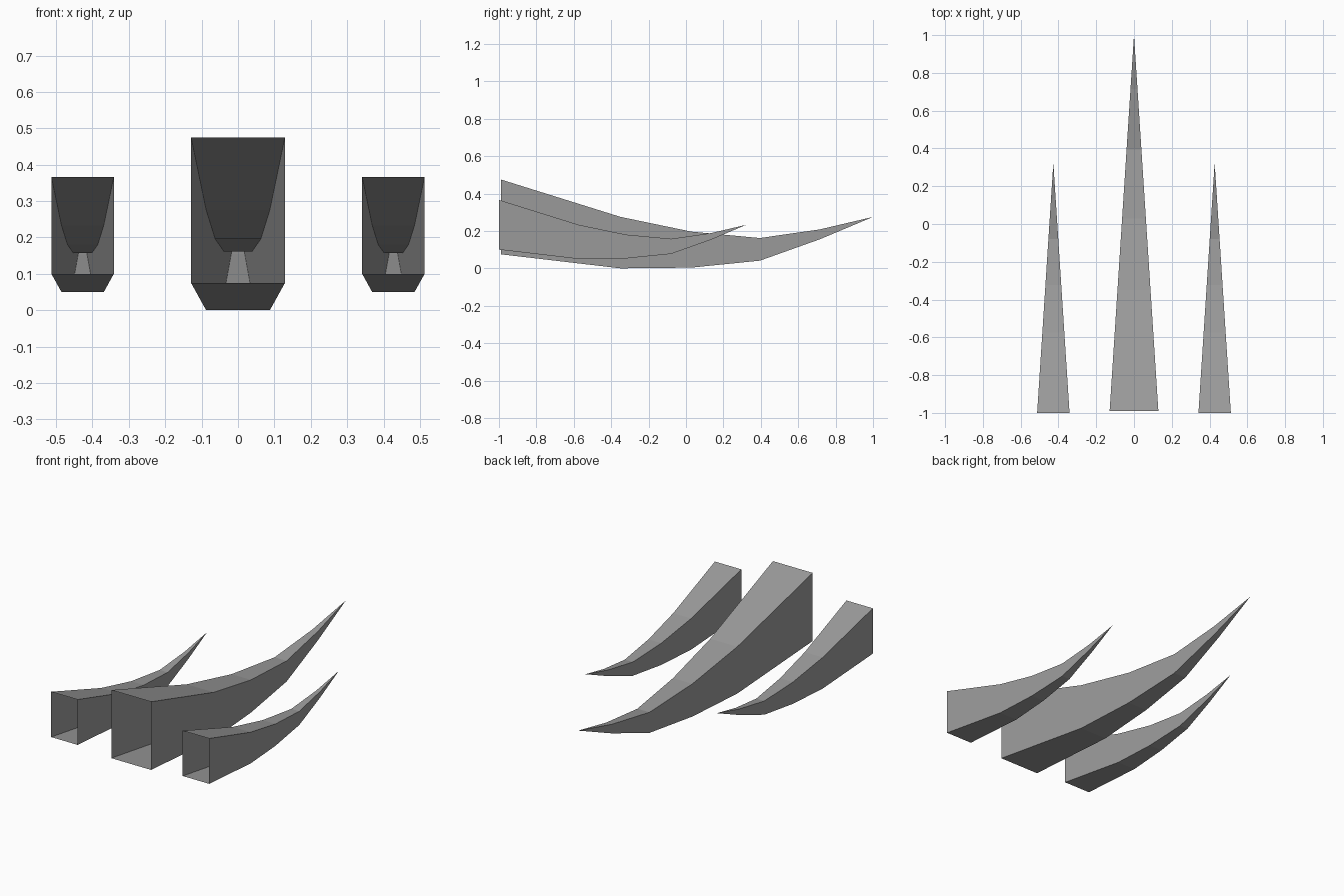
import bpy, bmesh

if "Cube" in bpy.data.objects:
    bpy.data.objects.remove(bpy.data.objects["Cube"])

# Side profile of the claw: y, bottom z, top z (last point is the tip)
PROFILE = [(-0.99, 0.075, 0.475), (-0.35, 0.0, 0.275), (0.03, 0.004, 0.196),
           (0.395, 0.041, 0.162), (0.715, 0.155, 0.208)]
TIP = (1.0, 0.275)
HALF_WIDTH = 0.129

# Dark grey material
grey = bpy.data.materials.new("dark_grey")
grey.diffuse_color = (0.33, 0.33, 0.33, 1)
grey.use_nodes = True
grey.node_tree.nodes["Principled BSDF"].inputs["Base Color"].default_value = grey.diffuse_color


def claw(name, x, base_y, base_z, scale):
    """Four-sided tapering claw, open at its base."""
    y0, z0 = PROFILE[0][:2]
    length = TIP[0] - y0
    bm = bmesh.new()

    def vert(px, y, z):
        return bm.verts.new((x + px * scale, base_y + (y - y0) * scale,
                             base_z + (z - z0) * scale))

    rings = []
    for y, low, high in PROFILE:
        w = HALF_WIDTH * (TIP[0] - y) / length
        rings.append([vert(-w, y, low), vert(w, y, low),
                      vert(w, y, high), vert(-w, y, high)])
    tip = vert(0, *TIP)
    for a, b in zip(rings, rings[1:]):
        for i in range(4):
            j = (i + 1) % 4
            bm.faces.new((a[i], a[j], b[j], b[i]))
    for i in range(4):
        bm.faces.new((rings[-1][i], rings[-1][(i + 1) % 4], tip))
    bmesh.ops.recalc_face_normals(bm, faces=bm.faces)
    mesh = bpy.data.meshes.new(name)
    bm.to_mesh(mesh)
    bm.free()
    mesh.materials.append(grey)
    bpy.context.collection.objects.link(bpy.data.objects.new(name, mesh))


# Large middle claw and two smaller side claws
claw("middle_claw", 0, -0.99, 0.075, 1.0)
for side, x in (("left", -0.427), ("right", 0.427)):
    claw(side + "_claw", x, -1.0, 0.1, 0.665)
